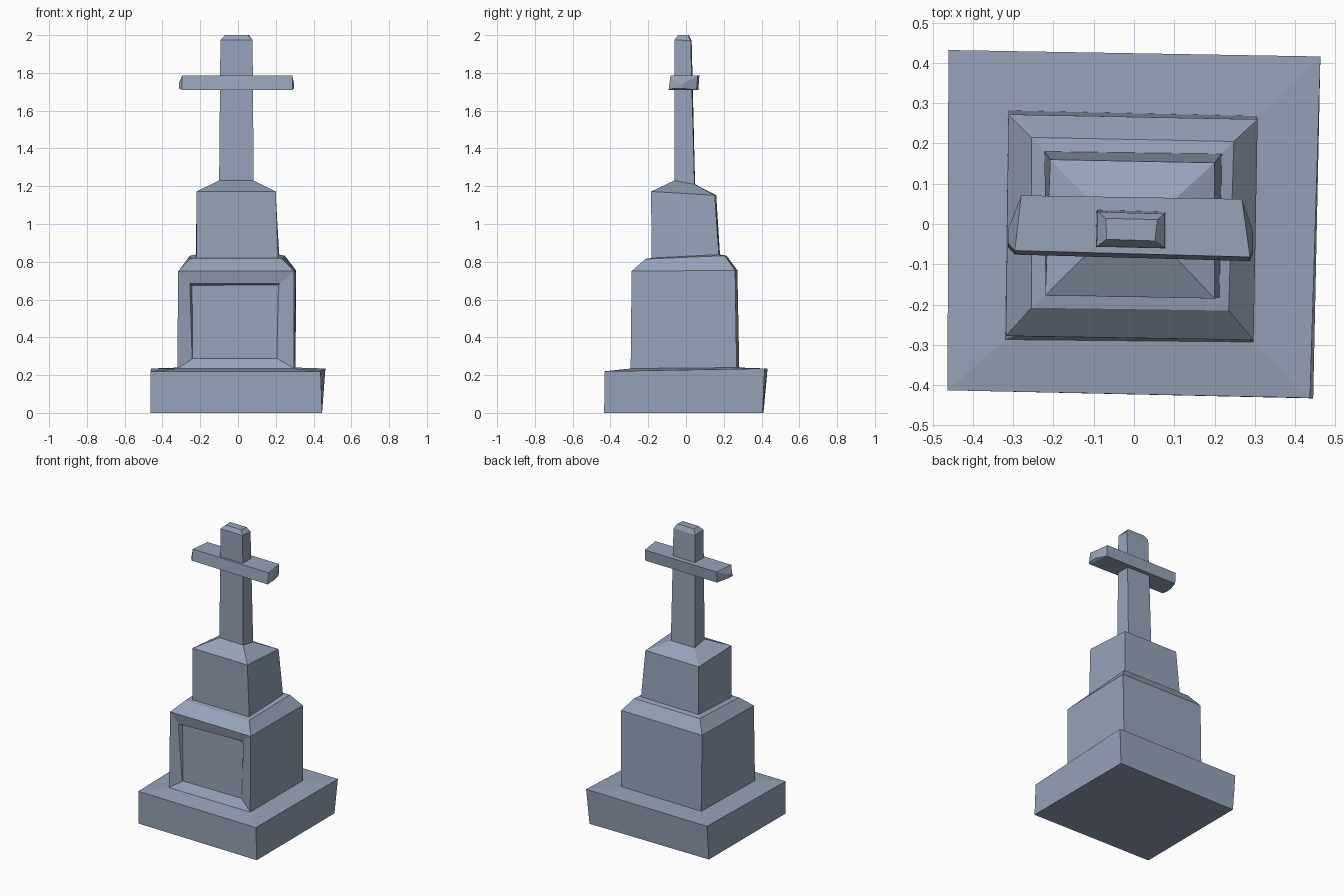
import bpy, bmesh

if "Cube" in bpy.data.objects:
    bpy.data.objects.remove(bpy.data.objects["Cube"])

# Blue-grey stone
stone = bpy.data.materials.new("stone")
stone.diffuse_color = (.305, .367, .485, 1)
stone.use_nodes = True
stone.node_tree.nodes["Principled BSDF"].inputs["Base Color"].default_value = stone.diffuse_color


def ring(fl, fr, br, bl, z_front, z_back):
    """Four corners: front-left, front-right, back-right, back-left."""
    return [(*fl, z_front), (*fr, z_front), (*br, z_back), (*bl, z_back)]


def make(name, rings, cap_start=False, cap_end=False, skip=None, closed=False):
    """Loft four-sided rings; skip = (section, side) leaves that face open."""
    bm = bmesh.new()
    loops = [[bm.verts.new(p) for p in r] for r in rings]
    for s, (a, b) in enumerate(zip(loops, loops[1:])):
        for i in range(4):
            if (s, i) != skip:
                j = (i + 1) % 4
                bm.faces.new((a[i], a[j], b[j], b[i]))
    if cap_start:
        bm.faces.new(loops[0][::-1])
    if cap_end:
        bm.faces.new(loops[-1])
    if closed:
        bmesh.ops.recalc_face_normals(bm, faces=bm.faces)
    mesh = bpy.data.meshes.new(name)
    bm.to_mesh(mesh)
    bm.free()
    mesh.materials.append(stone)
    obj = bpy.data.objects.new(name, mesh)
    bpy.context.collection.objects.link(obj)
    return obj


# Shared seams between neighbouring tiers
die_foot = ring((-.32, -.287), (.297, -.293), (.305, .268), (-.312, .282), .235, .24)
block_foot = ring((-.22, -.178), (.212, -.182), (.218, .174), (-.222, .18), .82, .838)
shaft_foot = ring((-.1, -.058), (.083, -.062), (.083, .045), (-.1, .048), 1.23, 1.21)

# Base slab with slightly sloping top
make("base_slab", [
    ring((-.463, -.413), (.445, -.433), (.445, .405), (-.46, .41), 0, 0),
    ring((-.463, -.413), (.437, -.432), (.463, .416), (-.461, .432), .22, .235),
    die_foot], cap_start=True)

# Pedestal with chamfered shoulder
die_top = ring((-.318, -.278), (.297, -.288), (.307, .26), (-.312, .272), .75, .755)
make("pedestal", [
    die_foot, die_top,
    ring((-.255, -.208), (.235, -.215), (.248, .205), (-.255, .215), .815, .832),
    block_foot], skip=(0, 0))

# Recessed front panel
make("front_panel", [
    [die_foot[0], die_foot[1], die_top[1], die_top[0]],
    [(-.243, -.255, .285), (.212, -.258, .285), (.222, -.26, .685), (-.255, -.28, .685)],
    [(-.24, -.252, .288), (.205, -.252, .288), (.214, -.25, .677), (-.243, -.25, .675)],
], cap_end=True)

# Upper block with sloping shoulders
make("upper_block", [
    block_foot,
    ring((-.22, -.177), (.2, -.185), (.2, .152), (-.208, .16), 1.172, 1.152),
    shaft_foot])

# Cross upright with chamfered tip
make("cross_upright", [
    shaft_foot,
    ring((-.093, -.056), (.077, -.06), (.077, .025), (-.09, .03), 1.975, 1.97),
    ring((-.068, -.038), (.052, -.042), (.058, .011), (-.07, .014), 2.0, 2.0),
], cap_end=True)


# Cross bar: sections running along x with tapered ends
def section(x_front, x_back, y0, y1, z0, z1):
    return [(x_front, y0, z0), (x_back, y1, z0), (x_back, y1 + .006, z1), (x_front, y0 + .01, z1)]


make("cross_bar", [
    section(-.313, -.311, -.058, -.015, 1.718, 1.745),
    section(-.296, -.28, -.076, .065, 1.71, 1.785),
    section(.288, .268, -.092, .056, 1.71, 1.785),
    section(.296, .294, -.07, -.02, 1.718, 1.745),
], cap_start=True, cap_end=True, closed=True)
